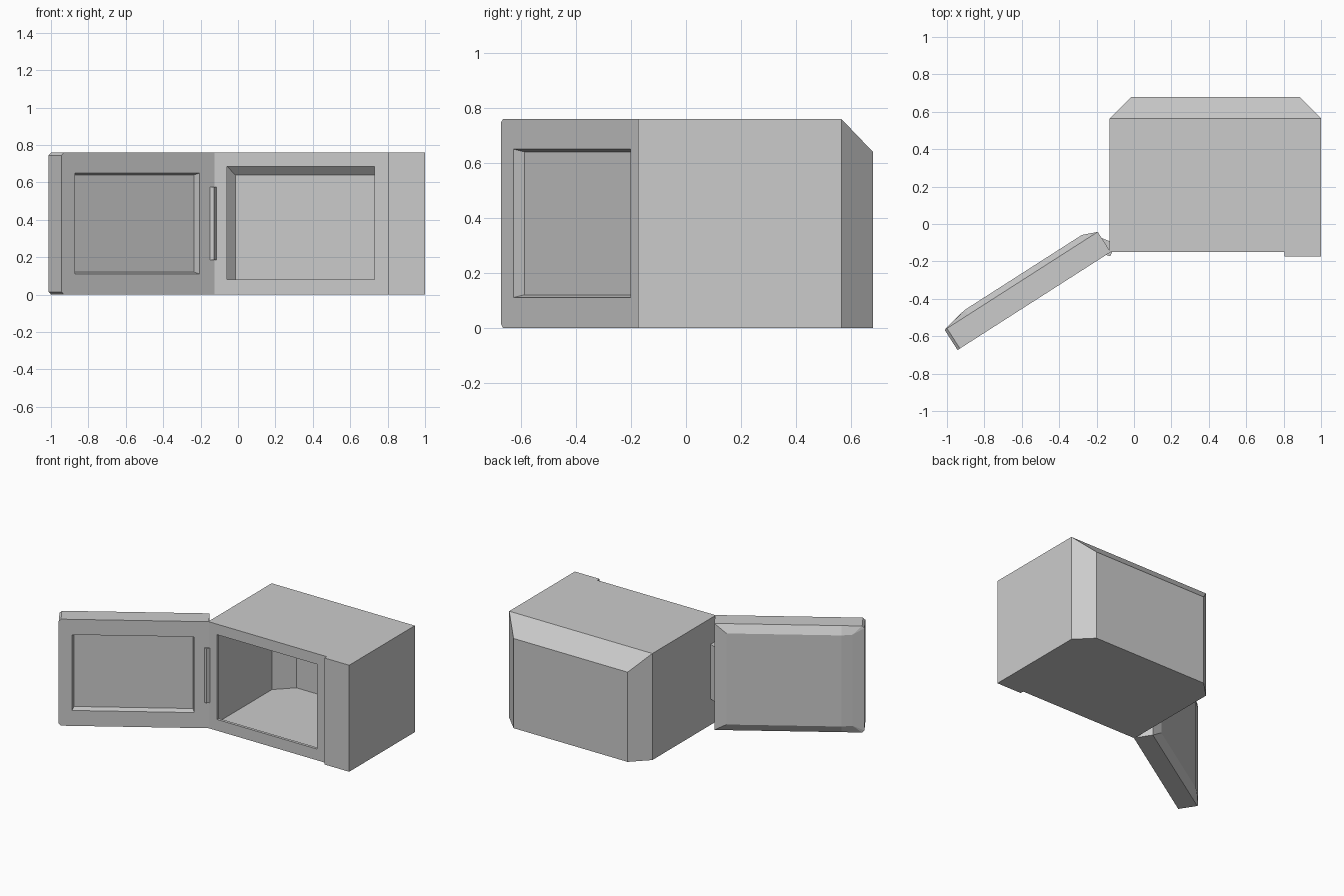
import bpy, bmesh
from mathutils import Vector

if "Cube" in bpy.data.objects:
    bpy.data.objects.remove(bpy.data.objects["Cube"], do_unlink=True)

HEIGHT = 0.76
grey = bpy.data.materials.new("light_grey")
grey.use_nodes = True
grey.diffuse_color = (0.6, 0.6, 0.6, 1)
grey.node_tree.nodes["Principled BSDF"].inputs["Base Color"].default_value = (0.6, 0.6, 0.6, 1)


def loft(name, rings, cap_start=True, cap_end=True):
    """Skin a list of equal-length point rings into one flat-shaded object."""
    bm = bmesh.new()
    loops = [[bm.verts.new(p) for p in ring] for ring in rings]
    n = len(loops[0])
    for a, b in zip(loops, loops[1:]):
        for i in range(n):
            j = (i + 1) % n
            bm.faces.new((a[i], a[j], b[j], b[i]))
    if cap_start:
        bm.faces.new(loops[0][::-1])
    if cap_end:
        bm.faces.new(loops[-1])
    bmesh.ops.remove_doubles(bm, verts=bm.verts[:], dist=0.0005)
    bmesh.ops.recalc_face_normals(bm, faces=bm.faces[:])
    mesh = bpy.data.meshes.new(name)
    bm.to_mesh(mesh)
    bm.free()
    mesh.materials.append(grey)
    obj = bpy.data.objects.new(name, mesh)
    bpy.context.collection.objects.link(obj)
    return obj


def upright(x0, x1, z0, z1, y):
    return [(x0, y, z0), (x1, y, z0), (x1, y, z1), (x0, y, z1)]


# Hollow cabinet: door opening with a lip, front frame, sides, tapered back
cabinet = loft("cabinet", [
    upright(-0.06, 0.73, 0.08, 0.685, -0.13),
    upright(-0.06, 0.73, 0.08, 0.685, -0.15),
    upright(-0.13, 1, 0, HEIGHT, -0.15),
    upright(-0.13, 1, 0, HEIGHT, 0.565),
    upright(-0.015, 0.885, 0, 0.64, 0.68),
], cap_start=False)
shell = cabinet.modifiers.new("thin_shell", "SOLIDIFY")
shell.thickness = 0.004
shell.offset = -1

# Raised control panel
loft("control_panel", [upright(0.805, 1, 0, HEIGHT, y) for y in (-0.175, -0.149)])

# Open door, laid out along its own length and depth from the hinge
hinge = Vector((-0.125, -0.15, 0))
along = Vector((-0.842, -0.539, 0))
behind = Vector((-0.539, 0.842, 0))


def door_ring(u0, mid, u1, inset, cut, w, w_end=None):
    """Door outline with clipped free corners; the free end may sit at another depth."""
    w_end = w if w_end is None else w_end
    low, high = inset, HEIGHT - inset
    points = [(u0, low, w), (mid, low, w), (u1 - cut, low, w_end), (u1, low + cut, w_end),
              (u1, high - cut, w_end), (u1 - cut, high, w_end), (mid, high, w), (u0, high, w)]
    return [hinge + along * u + behind * d + Vector((0, 0, z)) for u, z, d in points]


loft("door", [
    door_ring(0.105, 0.8, 0.875, 0.12, 0, 0.04),        # recessed inner panel
    door_ring(0.095, 0.8, 0.885, 0.11, 0, 0),           # recess rim
    door_ring(0, 0.825, 0.972, 0, 0.015, 0),            # inner face edge
    door_ring(0, 0.825, 0.972, 0, 0.015, 0.128),        # outer face edge
    door_ring(0.08, 0.825, 0.896, 0.055, 0, 0.16, 0.146),  # sloped border
    door_ring(0.08, 0.825, 0.825, 0.055, 0, 0.16),      # flat outer face
])

# Upright grip beside the hinge
grip = [(-0.16, -0.163), (-0.128, -0.172), (-0.116, -0.15), (-0.128, -0.093), (-0.185, -0.07)]
loft("door_grip", [[(x, y, z) for x, y in grip] for z in (0.185, 0.575)])
